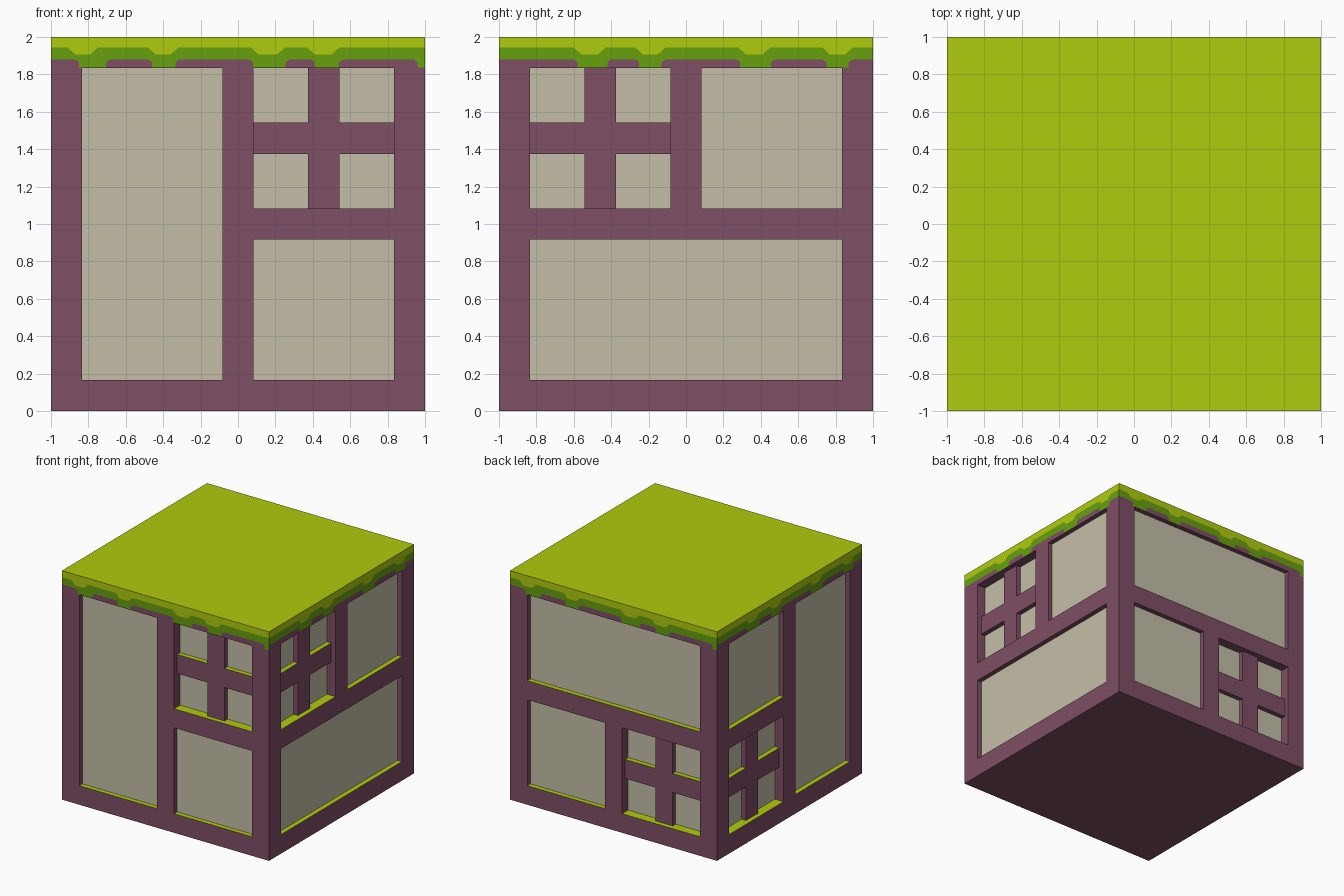
import bpy, bmesh
from mathutils import Matrix
from math import pi

if "Cube" in bpy.data.objects:
    bpy.data.objects.remove(bpy.data.objects["Cube"])


def material(name, rgb):
    lin = [((c / 255 + 0.055) / 1.055) ** 2.4 if c > 10 else c / 255 / 12.92 for c in rgb]
    m = bpy.data.materials.new(name)
    m.diffuse_color = (*lin, 1)
    m.use_nodes = True
    m.node_tree.nodes["Principled BSDF"].inputs["Base Color"].default_value = m.diffuse_color
    return m


MATS = [material("purple_frame", (126, 78, 101)), material("beige_panel", (197, 191, 169)),
        material("lime_turf", (176, 203, 14)), material("green_turf", (103, 161, 15))]
PURPLE, BEIGE, LIME, GREEN = range(4)

A, B = 5 / 6, 1 / 12                     # outer and inner opening edges
LOW, HIGH, FULL = (1/6, 11/12), (13/12, 11/6), (1/6, 11/6)
LEFT, RIGHT, WIDE = (-A, -B), (B, A), (-A, A)
RECESS, GLASS, HALF_BAR = 1 / 24, 1 / 12, 1 / 12
Z_GREEN, Z_LIME = 1.88, 1.943

# openings of each wall, seen from outside: (across, up, is_window)
WALLS = {
    "front": [(LEFT, FULL, 0), (RIGHT, HIGH, 1), (RIGHT, LOW, 0)],
    "right": [(LEFT, HIGH, 1), (RIGHT, HIGH, 0), (WIDE, LOW, 0)],
    "back": [(WIDE, HIGH, 0), (LEFT, LOW, 0), (RIGHT, LOW, 1)],
    "left": [(LEFT, HIGH, 0), (LEFT, LOW, 1), (RIGHT, FULL, 0)],
}


def add_face(bm, pts, mat):
    """Points are (across, depth into wall, up)."""
    f = bm.faces.new([bm.verts.new((u, d - 1, z)) for u, d, z in pts])
    f.material_index = mat


def finish(bm, name, turn=0):
    bmesh.ops.remove_doubles(bm, verts=bm.verts, dist=1e-5)
    bm.transform(Matrix.Rotation(turn * pi / 2, 4, 'Z'))
    me = bpy.data.meshes.new(name)
    bm.to_mesh(me)
    bm.free()
    for m in MATS:
        me.materials.append(m)
    bpy.context.collection.objects.link(bpy.data.objects.new(name, me))


def cell(openings, u, z):
    """Depth and colour of the wall at one point."""
    for (u0, u1), (z0, z1), window in openings:
        if u0 < u < u1 and z0 < z < z1:
            if not window:
                return RECESS, BEIGE
            if min(abs(u - (u0 + u1) / 2), abs(z - (z0 + z1) / 2)) < HALF_BAR:
                return RECESS, PURPLE
            return GLASS, BEIGE
    return 0, LIME if z > Z_LIME else GREEN if z > Z_GREEN else PURPLE


def build_wall(name, openings, turn):
    us, zs = {-1, 1}, {0, Z_GREEN, Z_LIME, 2}
    for us_, zs_, window in openings:
        us.update(us_)
        zs.update(zs_)
        if window:
            us.update(sum(us_) / 2 + s * HALF_BAR for s in (-1, 1))
            zs.update(sum(zs_) / 2 + s * HALF_BAR for s in (-1, 1))
    us, zs = sorted(us), sorted(zs)
    mid = lambda v, i: (v[i] + v[i + 1]) / 2
    bm = bmesh.new()
    for i in range(len(us) - 1):
        for j in range(len(zs) - 1):
            u0, u1, z0, z1 = us[i], us[i + 1], zs[j], zs[j + 1]
            d, mat = cell(openings, mid(us, i), mid(zs, j))
            add_face(bm, [(u0, d, z0), (u1, d, z0), (u1, d, z1), (u0, d, z1)], mat)
            # jambs
            if i + 2 < len(us):
                e, _ = cell(openings, mid(us, i + 1), mid(zs, j))
                if e != d:
                    add_face(bm, [(u1, d, z0), (u1, e, z0), (u1, e, z1), (u1, d, z1)], PURPLE)
            # sills (lime where they face up) and lintels
            if j + 2 < len(zs):
                e, _ = cell(openings, mid(us, i), mid(zs, j + 1))
                if e != d:
                    add_face(bm, [(u0, d, z1), (u1, d, z1), (u1, e, z1), (u0, e, z1)],
                             LIME if e > d else PURPLE)
    finish(bm, name + "_wall", turn)


# turf drips along the top edge: (left, right) of each, on the wide and narrow walls
GREEN_DRIPS = [[(-.85, -.705), (-.46, -.335), (.08, .255), (.41, .54), (.96, 1)],
               [(-.58, -.42), (-.25, -.13), (.29, .455), (.75, .87)]]
LIME_DRIPS = [[(-.87, -.79), (-.44, -.36), (.11, .21), (.41, .50)],
              [(-.56, -.47), (-.23, -.15), (.32, .41), (.77, .85)]]


def build_drips(name, turn):
    bm = bmesh.new()
    for drips, top, bottom, slope, mat in (
            (GREEN_DRIPS, Z_GREEN, 1.837, .022, GREEN), (LIME_DRIPS, Z_LIME, 1.906, .04, LIME)):
        for a, b in drips[turn % 2]:
            knee = top - .014 if mat == GREEN else bottom + .008
            out = .008 if mat == LIME else 0
            right = min(b + slope, 1)
            pts = [(a, bottom), (b, bottom), (min(b + out, 1), knee), (right, top),
                   (a - slope, top), (a - out, knee)]
            pts = [p for k, p in enumerate(pts) if p != pts[k - 1]]
            add_face(bm, [(u, -.002, z) for u, z in pts], mat)
    finish(bm, name + "_turf_drips", turn)


for turn, (name, openings) in enumerate(WALLS.items()):
    build_wall(name, openings, turn)
    build_drips(name, turn)

# top and underside
for name, z, mat, s in (("turf_top", 2, LIME, 1), ("base", 0, PURPLE, -1)):
    bm = bmesh.new()
    add_face(bm, [(-s, 0, z), (s, 0, z), (s, 2, z), (-s, 2, z)], mat)
    finish(bm, name)
